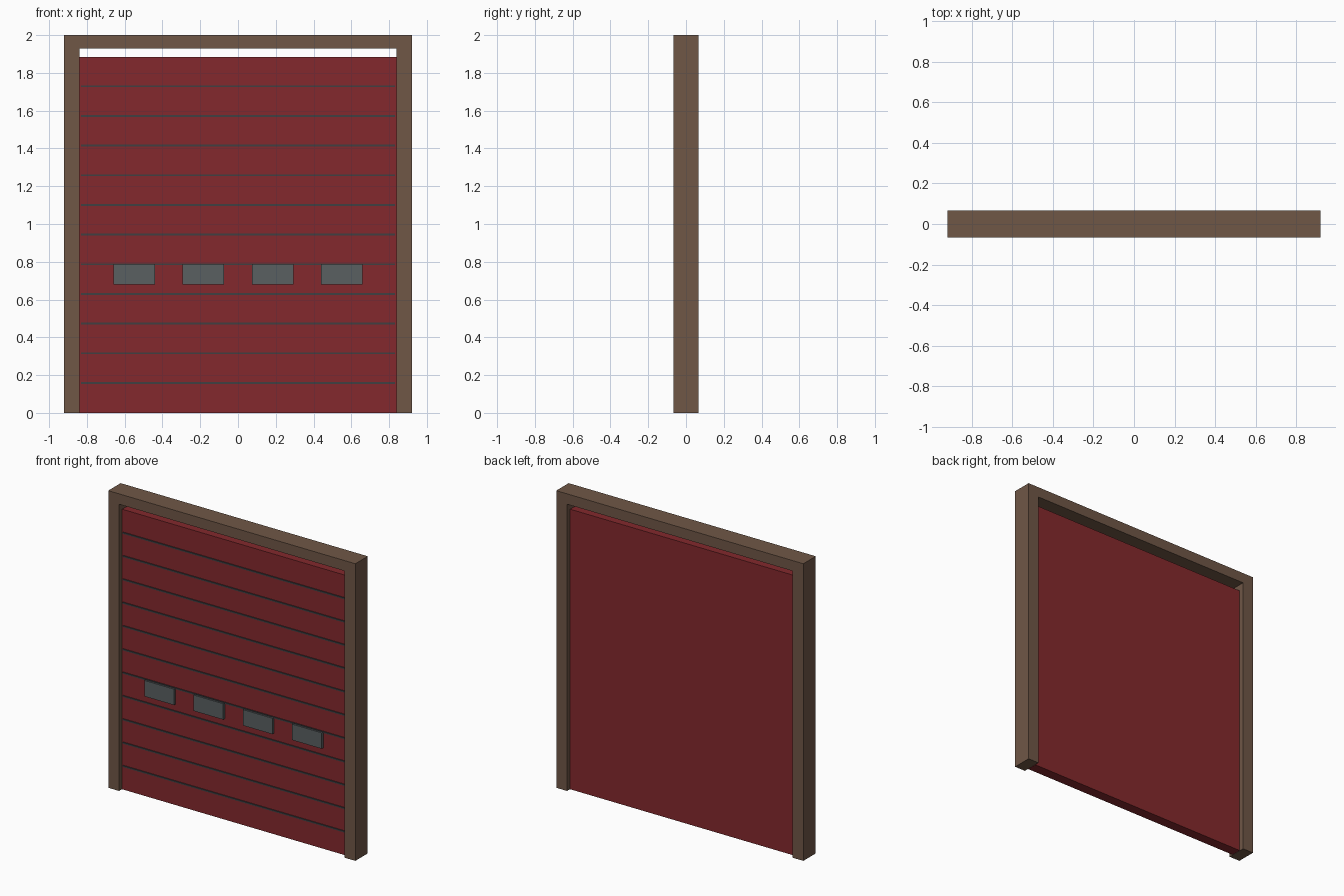
import bpy, bmesh

if "Cube" in bpy.data.objects:
    bpy.data.objects.remove(bpy.data.objects["Cube"])

def material(name, rgb):
    m = bpy.data.materials.new(name)
    m.diffuse_color = (*rgb, 1)
    m.use_nodes = True
    m.node_tree.nodes["Principled BSDF"].inputs["Base Color"].default_value = m.diffuse_color
    return m

WOOD = material("brown_wood", (0.16, 0.095, 0.062))
RED = material("red_paint", (0.23, 0.022, 0.026))
GLASS = material("grey_glass", (0.10, 0.115, 0.12))
DARK = material("dark_seam", (0.05, 0.05, 0.055))

def extrude_profile(name, points, y0, y1, mat):
    """Extrude a closed x-z outline from y0 (front) to y1 (back)."""
    bm = bmesh.new()
    face = bm.faces.new([bm.verts.new((x, y0, z)) for x, z in points])
    new = bmesh.ops.extrude_face_region(bm, geom=[face], use_keep_orig=True)["geom"]
    bmesh.ops.translate(bm, vec=(0, y1 - y0, 0),
                        verts=[g for g in new if isinstance(g, bmesh.types.BMVert)])
    bmesh.ops.recalc_face_normals(bm, faces=bm.faces)
    mesh = bpy.data.meshes.new(name)
    bm.to_mesh(mesh)
    bm.free()
    mesh.materials.append(mat)
    obj = bpy.data.objects.new(name, mesh)
    bpy.context.collection.objects.link(obj)
    return obj

def slab(name, x0, x1, y0, y1, z0, z1, mat):
    return extrude_profile(name, [(x0, z0), (x1, z0), (x1, z1), (x0, z1)], y0, y1, mat)

# Door frame: two jambs and a header as one outline
half = [(0.92, 2.0), (0.92, 0), (0.84, 0), (0.84, 1.93)]
extrude_profile("door_frame", half + [(-x, z) for x, z in reversed(half)],
                -0.066, 0.066, WOOD)

# Door panel, set back inside the frame
FRONT = -0.035
slab("door_panel", -0.838, 0.838, FRONT, 0.035, 0, 1.885, RED)

# Horizontal seams between the slats
for i in range(1, 12):
    z = 0.002 + 0.157 * i
    slab(f"slat_seam_{i}", -0.83, 0.83, FRONT - 0.006, FRONT + 0.005,
         z - 0.005, z + 0.005, DARK)

# Row of windows
for i in range(4):
    x = -0.55 + i * 1.1 / 3
    slab(f"window_{i + 1}", x - 0.11, x + 0.11, FRONT - 0.018, FRONT + 0.005,
         0.68, 0.787, GLASS)
